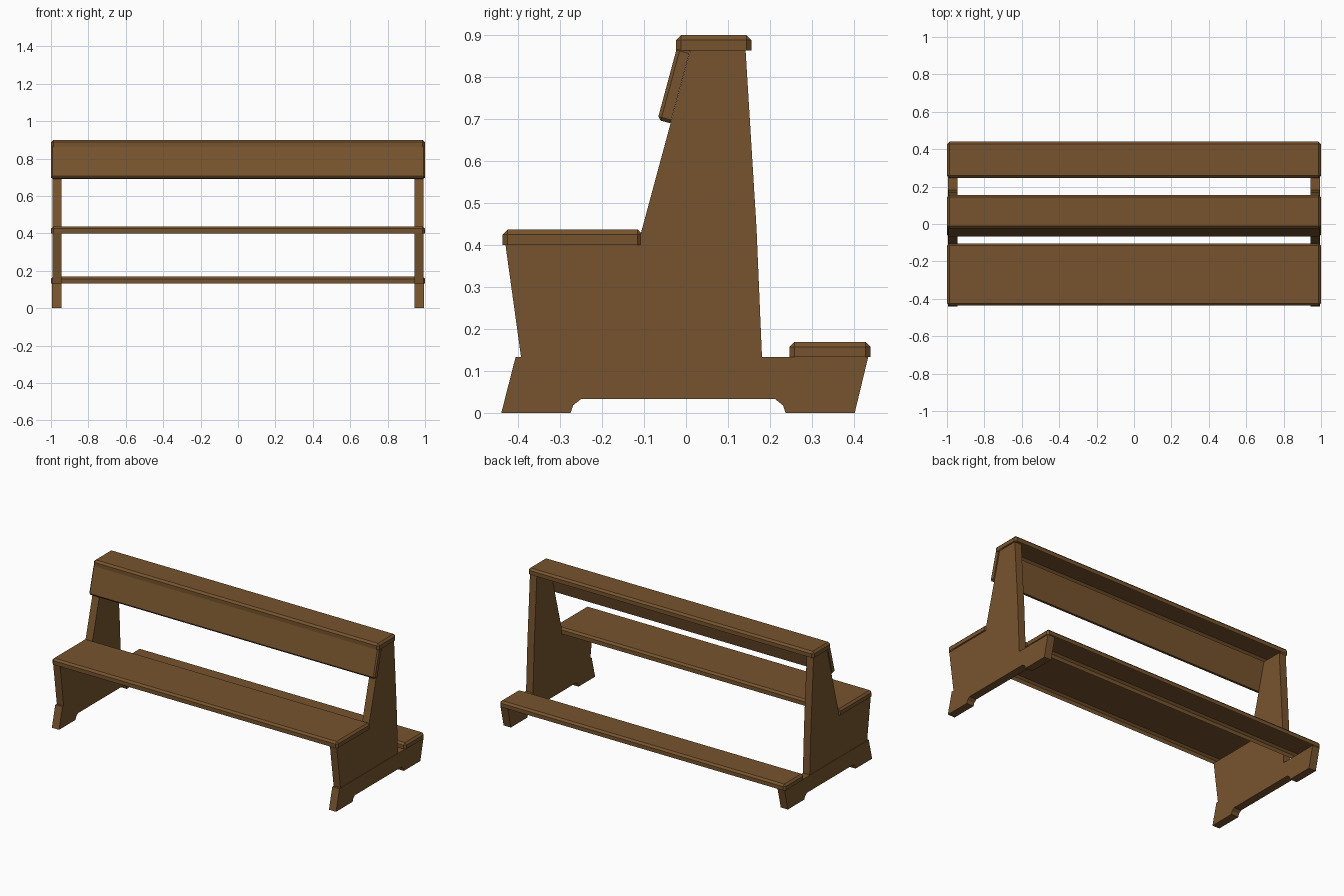
import bpy, bmesh, math
from mathutils import Matrix

if "Cube" in bpy.data.objects:
    bpy.data.objects.remove(bpy.data.objects["Cube"])

wood = bpy.data.materials.new("brown wood")
wood.diffuse_color = (0.183, 0.088, 0.027, 1)
wood.use_nodes = True
wood.node_tree.nodes["Principled BSDF"].inputs["Base Color"].default_value = wood.diffuse_color


def finish(name, bm):
    me = bpy.data.meshes.new(name)
    bm.to_mesh(me)
    bm.free()
    me.materials.append(wood)
    ob = bpy.data.objects.new(name, me)
    bpy.context.collection.objects.link(ob)
    return ob


def panel(name, profile, x0, x1):
    """Extrude a (y, z) outline along x."""
    bm = bmesh.new()
    face = bm.faces.new([bm.verts.new((x0, y, z)) for y, z in profile])
    ext = bmesh.ops.extrude_face_region(bm, geom=[face])["geom"]
    bmesh.ops.translate(bm, vec=(x1 - x0, 0, 0),
                        verts=[v for v in ext if isinstance(v, bmesh.types.BMVert)])
    bmesh.ops.recalc_face_normals(bm, faces=bm.faces)
    return finish(name, bm)


def plank(name, y, z, width, thick, chamfer=0.012, tilt=0, hollow=True):
    """Full-length board starting at (y, z), chamfered except at the underside."""
    bm = bmesh.new()
    bmesh.ops.create_cube(bm, size=1)
    bmesh.ops.translate(bm, vec=(0, 0.5, 0.5), verts=bm.verts)
    bmesh.ops.scale(bm, vec=(1.998, width, thick), verts=bm.verts)
    edges = [e for e in bm.edges if max(v.co.z for v in e.verts) > thick / 2]
    bmesh.ops.bevel(bm, geom=edges, offset=chamfer, segments=1,
                    profile=0.5, affect='EDGES')
    bmesh.ops.recalc_face_normals(bm, faces=bm.faces)
    if hollow:  # open underside
        under = [f for f in bm.faces if f.normal.z < -0.9]
        bmesh.ops.delete(bm, geom=under, context='FACES')
    bm.transform(Matrix.Translation((0, y, z)) @ Matrix.Rotation(tilt, 4, 'X'))
    return finish(name, bm)


# Side supports: arched foot plus tapered upright, on both ends
foot = [(-0.44, 0), (-0.275, 0), (-0.269, 0.018), (-0.25, 0.033),
        (0.212, 0.033), (0.231, 0.018), (0.237, 0), (0.402, 0),
        (0.434, 0.133), (-0.406, 0.133)]
upright = [(-0.393, 0.133), (0.181, 0.133), (0.168, 0.44), (0.142, 0.863),
           (0.010, 0.863), (-0.115, 0.40), (-0.430, 0.40)]
for side, s in (("left", -1), ("right", 1)):
    panel(side + "_foot", foot, s * 0.944, s * 0.994)
    panel(side + "_upright", upright, s * 0.944, s * 0.992)

# Boards
plank("seat", -0.437, 0.40, 0.334, 0.037)
plank("kneeler", 0.246, 0.133, 0.194, 0.036)
plank("top_rail", -0.024, 0.863, 0.180, 0.037)
plank("backrest", -0.037, 0.69, 0.180, 0.032, 0.008, math.radians(74.9), False)
